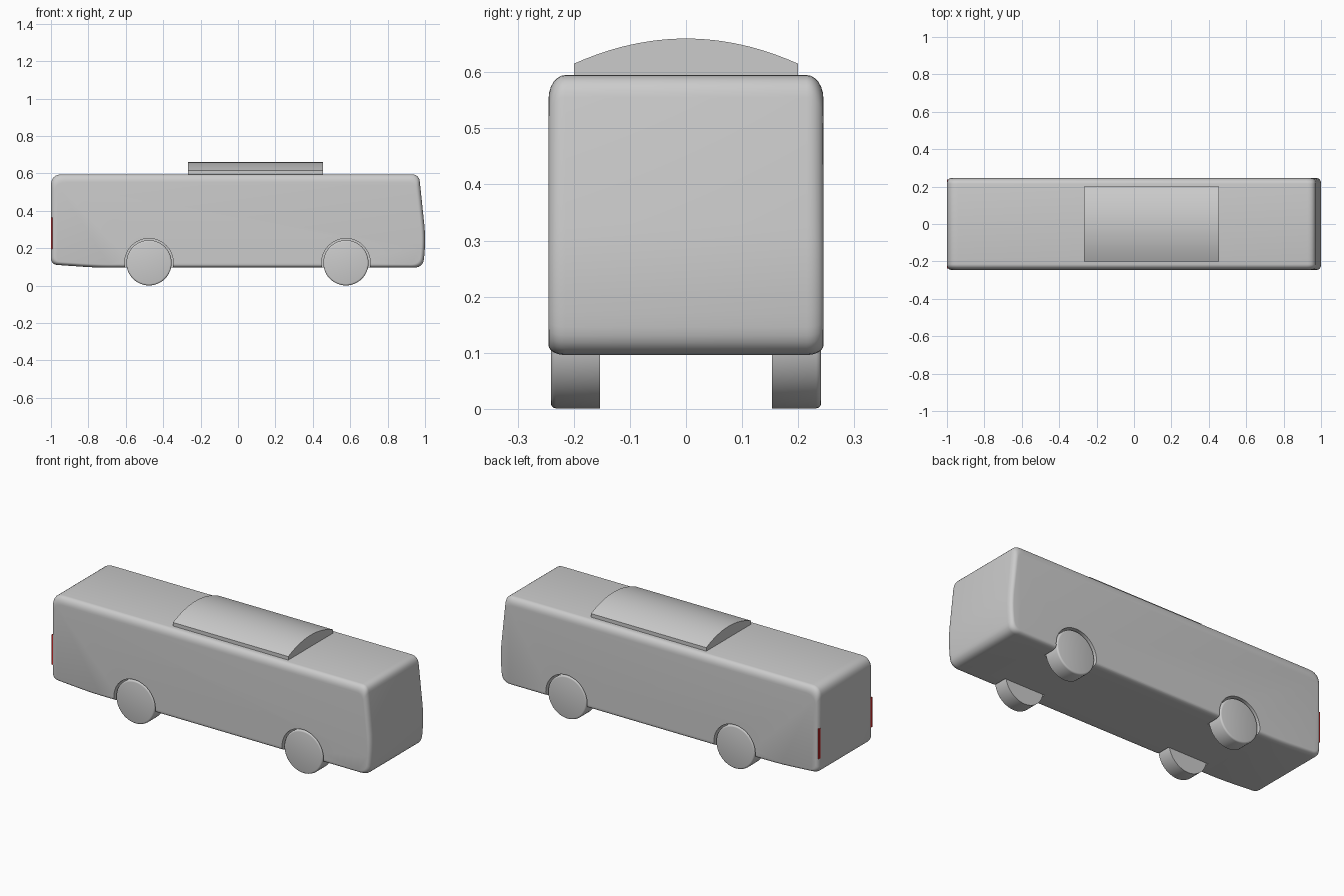
import bpy, bmesh
from math import sin, cos, pi, radians
from mathutils import Matrix, Vector

if "Cube" in bpy.data.objects:
    bpy.data.objects.remove(bpy.data.objects["Cube"])


def finish(name, bm, smooth=35):
    bmesh.ops.recalc_face_normals(bm, faces=bm.faces)
    mesh = bpy.data.meshes.new(name)
    bm.to_mesh(mesh)
    bm.free()
    ob = bpy.data.objects.new(name, mesh)
    bpy.context.collection.objects.link(ob)
    if smooth:
        shade(ob, smooth)
    return ob


def select(ob):
    bpy.ops.object.select_all(action='DESELECT')
    ob.select_set(True)
    bpy.context.view_layer.objects.active = ob


def shade(ob, angle):
    select(ob)
    bpy.ops.object.shade_smooth_by_angle(angle=radians(angle))


def loft(name, rings, smooth=35):
    bm = bmesh.new()
    rows = [[bm.verts.new(p) for p in ring] for ring in rings]
    n = len(rows[0])
    for a, b in zip(rows, rows[1:]):
        for i in range(n):
            bm.faces.new((a[i], a[(i + 1) % n], b[(i + 1) % n], b[i]))
    bm.faces.new(rows[0])
    bm.faces.new(rows[-1])
    return finish(name, bm, smooth)


def rounded(points, steps=6):
    """Round each (x, z, radius) corner with a quadratic curve."""
    out = []
    for i, (x, z, r) in enumerate(points):
        p = Vector((x, z))
        a = Vector(points[i - 1][:2]) - p
        b = Vector(points[(i + 1) % len(points)][:2]) - p
        a, b = p + a.normalized() * r, p + b.normalized() * r
        for k in range(steps + 1):
            t = k / steps
            out.append(a * (1 - t) ** 2 + p * 2 * t * (1 - t) + b * t * t)
    return out


def cylinder(name, x, y0, y1, z, r, bevel=0):
    bm = bmesh.new()
    mat = Matrix.Translation((x, (y0 + y1) / 2, z)) @ Matrix.Rotation(pi / 2, 4, 'X')
    bmesh.ops.create_cone(bm, cap_ends=True, segments=48, radius1=r, radius2=r,
                          depth=abs(y1 - y0), matrix=mat)
    if bevel:
        rim = [e for e in bm.edges if all(abs(v.co.y - y1) < 1e-5 for v in e.verts)]
        bmesh.ops.bevel(bm, geom=rim, offset=bevel, segments=3, profile=0.5, affect='EDGES')
    return finish(name, bm)


# Body: side profile lofted across the width with softened shoulders
profile = rounded([(-1, 0.113, 0.035), (-0.76, 0.096, 0.08), (0.99, 0.096, 0.05),
                   (1.004, 0.25, 0.08), (0.968, 0.595, 0.04), (-1, 0.595, 0.06)])
shoulder = [(0.245 - 0.03 * (1 - cos(k * pi / 12)), 1 - sin(k * pi / 12)) for k in range(7)]
sections = [(-y, s) for y, s in shoulder] + [(y, s) for y, s in reversed(shoulder)]
body = loft("bus_body", [[(p.x * (1 - 0.02 * s), y, 0.24 + (p.y - 0.24) * (1 - 0.12 * s))
                          for p in profile] for y, s in sections], 0)

# Wheel arches cut into the body, and the wheels
for end, x in (("rear", -0.476), ("front", 0.577)):
    for side, d in (("right", -1), ("left", 1)):
        cutter = cylinder("arch_cutter", x, d * 0.15, d * 0.3, 0.122, 0.130)
        cutter.hide_render = True
        mod = body.modifiers.new("arch", 'BOOLEAN')
        mod.operation, mod.solver, mod.object = 'DIFFERENCE', 'EXACT', cutter
        select(body)
        bpy.ops.object.modifier_apply(modifier=mod.name)
        bpy.data.objects.remove(cutter)
        cylinder(f"{end}_{side}_wheel", x, d * 0.153, d * 0.241, 0.122, 0.121, 0.009)
shade(body, 35)

# Roof unit with an arched top
arc = [(y, 0.615 + 0.045 * (1 - (y / 0.2) ** 2)) for y in [-0.2 + 0.4 * k / 24 for k in range(25)]]
section = [(0.2, 0.59), (-0.2, 0.59)][::-1]
section = [section[1]] + [section[0]] + arc
loft("roof_unit", [[(x, y, z) for y, z in section] for x in (-0.267, 0.455)], 30)

# Tail lights at the rear corners
red = bpy.data.materials.new("tail_light_red")
red.diffuse_color = (0.6, 0.02, 0.02, 1)
red.use_nodes = True
red.node_tree.nodes["Principled BSDF"].inputs["Base Color"].default_value = red.diffuse_color
for side, d in (("right", -1), ("left", 1)):
    bm = bmesh.new()
    bmesh.ops.create_cube(bm, size=1, matrix=Matrix.Translation((-0.992, d * 0.231, 0.28))
                          @ Matrix.Diagonal((0.016, 0.014, 0.17, 1)))
    finish(f"{side}_tail_light", bm, 0).data.materials.append(red)
